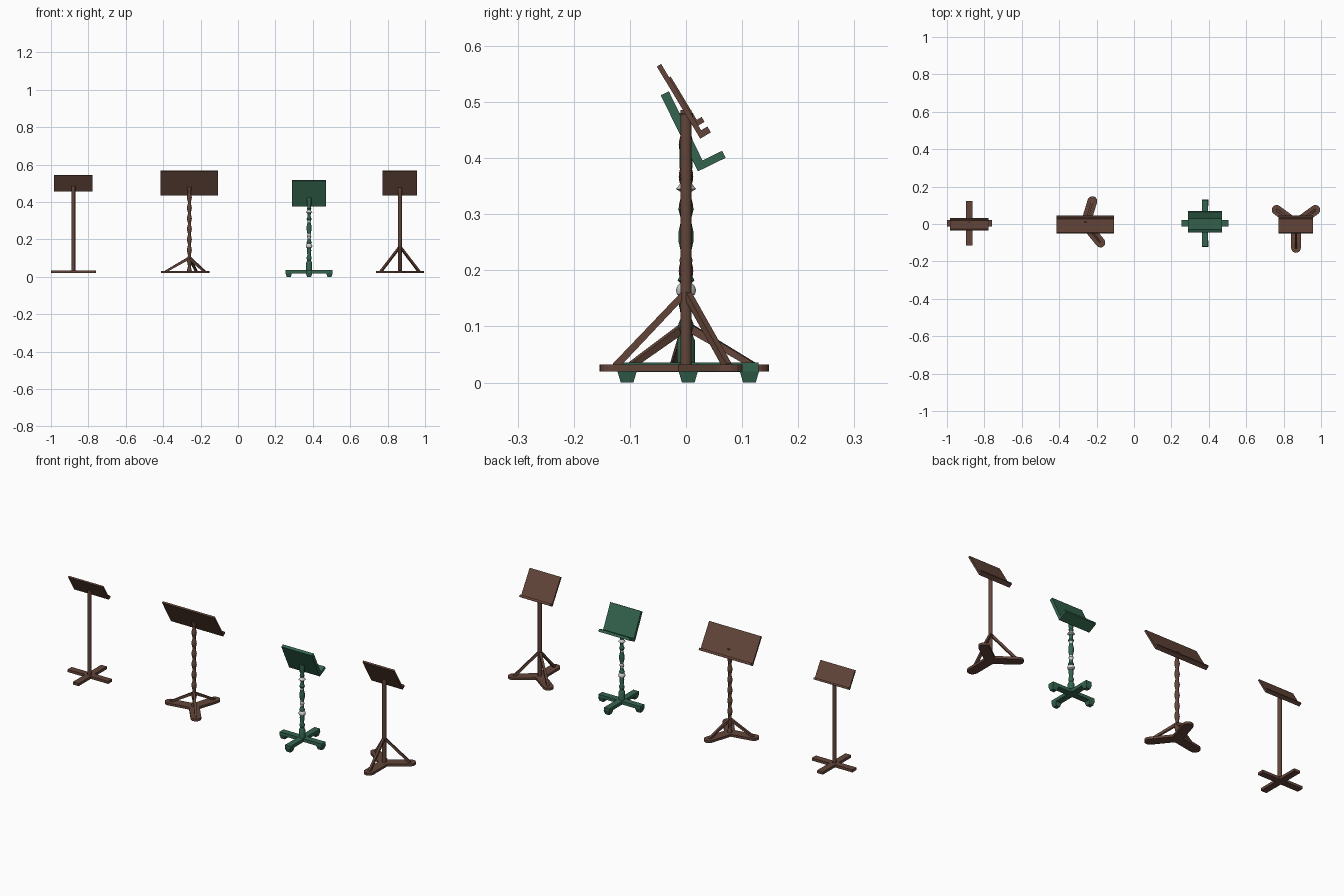
import bpy, bmesh, math
from mathutils import Vector, Matrix

if "Cube" in bpy.data.objects:
    bpy.data.objects.remove(bpy.data.objects["Cube"])


def material(name, rgb):
    m = bpy.data.materials.new(name)
    m.diffuse_color = (*rgb, 1)
    m.use_nodes = True
    m.node_tree.nodes["Principled BSDF"].inputs["Base Color"].default_value = m.diffuse_color
    return m


BROWN = material("dark wood", (0.125, 0.060, 0.042))
GREEN = material("green paint", (0.035, 0.130, 0.078))
SILVER = material("silver", (0.62, 0.62, 0.62))


def finish(bm, name, mats, smooth=False):
    bmesh.ops.recalc_face_normals(bm, faces=bm.faces)
    me = bpy.data.meshes.new(name)
    bm.to_mesh(me)
    bm.free()
    ob = bpy.data.objects.new(name, me)
    bpy.context.collection.objects.link(ob)
    for m in mats:
        me.materials.append(m)
    if smooth:
        bpy.context.view_layer.objects.active = ob
        ob.select_set(True)
        bpy.ops.object.shade_smooth_by_angle(angle=math.radians(35))
        ob.select_set(False)
    return ob


def extrude(name, pts, vec, mat):
    """Prism from a planar outline pushed along vec."""
    bm = bmesh.new()
    f = bm.faces.new([bm.verts.new(p) for p in pts])
    r = bmesh.ops.extrude_face_region(bm, geom=[f])
    bmesh.ops.translate(bm, vec=vec, verts=[v for v in r["geom"] if isinstance(v, bmesh.types.BMVert)])
    return finish(bm, name, [mat])


def box(name, lo, hi, mat):
    pts = [(lo[0], lo[1], lo[2]), (hi[0], lo[1], lo[2]), (hi[0], hi[1], lo[2]), (lo[0], hi[1], lo[2])]
    return extrude(name, pts, (0, 0, hi[2] - lo[2]), mat)


def lathe(name, x, profile, mats, sides=12, silver_bands=()):
    """Turned post from (radius, height) pairs; faces in silver bands get slot 1."""
    bm = bmesh.new()
    rings = []
    for r, z in profile:
        rings.append([bm.verts.new((x + r * math.cos(2 * math.pi * i / sides),
                                    r * math.sin(2 * math.pi * i / sides), z)) for i in range(sides)])
    for a, b in zip(rings, rings[1:]):
        for i in range(sides):
            j = (i + 1) % sides
            bm.faces.new((a[i], a[j], b[j], b[i]))
    bm.faces.new(rings[0])
    bm.faces.new(rings[-1])
    for f in bm.faces:
        z = f.calc_center_median().z
        if any(lo < z < hi for lo, hi in silver_bands):
            f.material_index = 1
    return finish(bm, name, mats, True)


def desk(name, x0, x1, top, slope, length, thick, lip, lip_thick, mat):
    """Tilted L section: sloping board with a lip along the lower edge."""
    d = Vector((0, *slope)).normalized()
    n = Vector((0, -d.z, d.y))
    o = Vector((x0, *top))
    outline = [(0, 0), (length, 0), (length, lip), (length - lip_thick, lip),
               (length - lip_thick, thick), (0, thick)]
    return extrude(name, [o + d * a + n * b for a, b in outline], (x1 - x0, 0, 0), mat)


def cross_base(name, cx, half, w, z0, z1, mat):
    """Plus-shaped base in one outline."""
    a, b = half, w / 2
    quarter = [(a, -b), (a, b), (b, b)]
    pts = []
    for k in range(4):
        m = Matrix.Rotation(k * math.pi / 2, 3, 'Z')
        pts += [Vector((cx, 0.004, z0)) + m @ Vector((p[0], p[1], 0)) for p in quarter]
    return extrude(name, pts, (0, 0, z1 - z0), mat)


def tripod(name, cx, angles, reach, brace_z, mat):
    """Three round-ended flat legs, each with a diagonal brace to the post."""
    r = 0.026
    for i, deg in enumerate(angles):
        a = math.radians(deg)
        u, s = Vector((math.cos(a), math.sin(a), 0)), Vector((-math.sin(a), math.cos(a), 0))
        c = Vector((cx, 0, 0.02))
        pts = [c - s * r, c + u * reach - s * r]
        pts += [c + u * (reach + r * math.sin(t)) - s * r * math.cos(t)
                for t in [math.pi * k / 8 for k in range(1, 8)]]
        pts += [c + u * reach + s * r, c + s * r]
        extrude(f"{name}_leg_{i + 1}", pts, (0, 0, 0.0125), mat)
        # brace in the vertical plane of the leg
        z = Vector((0, 0, 1))
        b = Vector((cx, 0, 0)) - s * 0.006
        end = reach + 0.002
        extrude(f"{name}_brace_{i + 1}",
                [b + z * brace_z, b + u * end + z * 0.034, b + u * end + z * 0.03,
                 b + u * (end - 0.014) + z * 0.03, b + z * (brace_z - 0.017)], s * 0.012, mat)


# plain stand with cross base
X1 = -0.88
cross_base("plain_cross_base", X1, 0.12, 0.034, 0.02, 0.034, BROWN)
lathe("plain_post", X1, [(0.010, 0.03), (0.010, 0.486)], [BROWN])
desk("plain_desk", -0.983, -0.777, (-0.034, 0.541), (0.516, -0.856), 0.10, 0.008, 0.018, 0.010, BROWN)

# wide stand with beaded post
X2 = -0.26
tripod("wide", X2, (73, 190, 309), 0.128, 0.11, BROWN)
beads = [(0.0105 + 0.0025 * math.cos(2 * math.pi * k / 8), 0.03 + 0.45 * k / 64) for k in range(65)]
lathe("wide_beaded_post", X2, beads, [BROWN])
desk("wide_desk", -0.414, -0.106, (-0.052, 0.563), (0.516, -0.856), 0.15, 0.009, 0.022, 0.012, BROWN)

# green turned stand on block feet
X3 = 0.38
cross_base("green_cross_base", X3, 0.125, 0.033, 0.019, 0.036, GREEN)
for k in range(4):
    a = k * math.pi / 2
    fx, fy = X3 + 0.109 * math.cos(a), 0.004 + 0.109 * math.sin(a)
    bm = bmesh.new()
    bmesh.ops.create_cone(bm, cap_ends=True, segments=4, radius1=0.0113 * 2 ** .5, radius2=0.0172 * 2 ** .5,
                          depth=0.02, matrix=Matrix.Translation((fx, fy, 0.01)) @ Matrix.Rotation(math.pi / 4, 4, 'Z'))
    finish(bm, f"green_foot_{k + 1}", [GREEN])
turned = [(0.016, 0.03), (0.016, 0.075), (0.010, 0.088), (0.013, 0.098), (0.013, 0.106), (0.009, 0.115),
          (0.012, 0.14), (0.010, 0.153), (0.016, 0.157), (0.018, 0.165), (0.015, 0.173), (0.010, 0.177),
          (0.015, 0.182), (0.010, 0.192), (0.008, 0.205), (0.012, 0.218), (0.008, 0.228),
          (0.013, 0.25), (0.013, 0.27), (0.008, 0.292), (0.010, 0.301), (0.014, 0.309),
          (0.010, 0.317), (0.008, 0.328), (0.010, 0.340), (0.018, 0.345), (0.012, 0.352), (0.009, 0.358),
          (0.012, 0.366), (0.009, 0.374), (0.012, 0.385), (0.012, 0.425)]
lathe("green_turned_post", X3, turned, [GREEN, SILVER], 12,
      [(0.153, 0.177), (0.205, 0.228), (0.292, 0.301), (0.340, 0.358)])
desk("green_desk", 0.288, 0.470, (-0.045, 0.512), (0.438, -0.899), 0.151, 0.016, 0.055, 0.014, GREEN)

# narrow stand with tall braces
X4 = 0.866
tripod("narrow", X4, (36, 144, 270), 0.128, 0.17, BROWN)
lathe("narrow_post", X4, [(0.010, 0.02), (0.010, 0.478)], [BROWN])
desk("narrow_desk", 0.773, 0.957, (-0.052, 0.563), (0.516, -0.856), 0.15, 0.009, 0.022, 0.012, BROWN)
